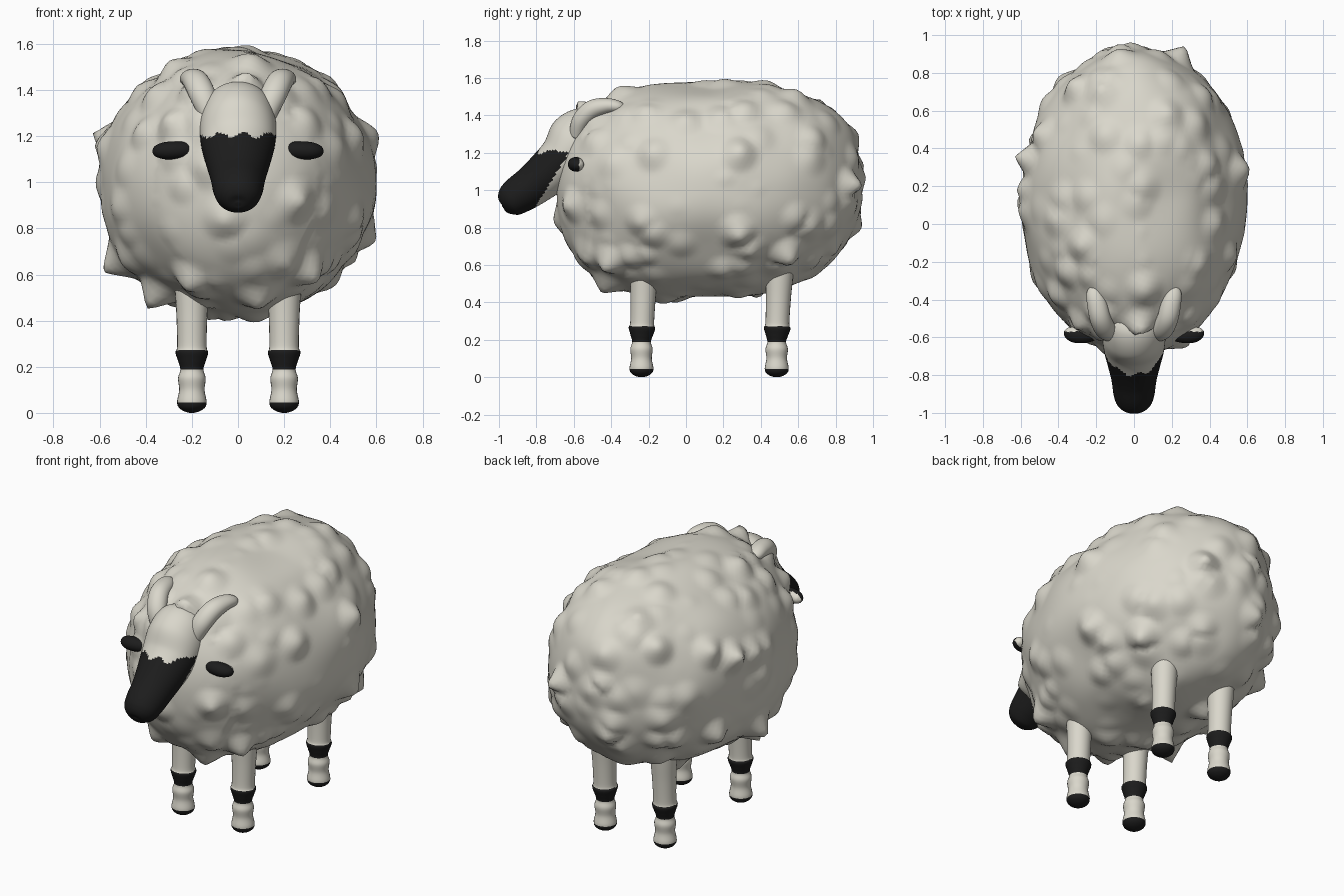
import bpy, bmesh, math
from mathutils import Vector, noise

if "Cube" in bpy.data.objects:
    bpy.data.objects.remove(bpy.data.objects["Cube"])


def material(name, rgb):
    m = bpy.data.materials.new(name)
    m.diffuse_color = (*rgb, 1)
    m.use_nodes = True
    m.node_tree.nodes["Principled BSDF"].inputs["Base Color"].default_value = m.diffuse_color
    return m


CREAM = material("cream wool", (0.70, 0.68, 0.60))
BLACK = material("black", (0.012, 0.012, 0.012))


def finish(bm, name, is_black=None):
    """Make a smooth object; faces whose centre passes the rule are black."""
    bmesh.ops.recalc_face_normals(bm, faces=bm.faces)
    for f in bm.faces:
        f.smooth = True
        if is_black and is_black(f.calc_center_median()):
            f.material_index = 1
    me = bpy.data.meshes.new(name)
    bm.to_mesh(me)
    bm.free()
    me.materials.append(CREAM)
    if is_black:
        me.materials.append(BLACK)
    ob = bpy.data.objects.new(name, me)
    bpy.context.collection.objects.link(ob)
    return ob


def smooth_path(pts, steps):
    """Catmull-Rom through points of (x, y, z, radius a, radius b)."""
    out = []
    for i in range(len(pts) - 1):
        p0, p1 = pts[max(i - 1, 0)], pts[i]
        p2, p3 = pts[i + 1], pts[min(i + 2, len(pts) - 1)]
        for s in range(steps):
            t = s / steps
            out.append([0.5 * (2 * b + (c - a) * t + (2 * a - 5 * b + 4 * c - d) * t * t
                               + (3 * b - a - 3 * c + d) * t ** 3)
                        for a, b, c, d in zip(p0, p1, p2, p3)])
    return out + [list(pts[-1])]


def loft(name, pts, side, is_black=None, steps=6, sides=36):
    path = smooth_path(pts, steps)
    bm = bmesh.new()
    rings = []
    for i, p in enumerate(path):
        c = Vector(p[:3])
        t = (Vector(path[min(i + 1, len(path) - 1)][:3])
             - Vector(path[max(i - 1, 0)][:3])).normalized()
        a = Vector(side)
        a = (a - t * a.dot(t)).normalized()
        b = t.cross(a)
        rings.append([bm.verts.new(c + a * p[3] * math.cos(k * math.tau / sides)
                                   + b * p[4] * math.sin(k * math.tau / sides))
                      for k in range(sides)])
    for r, q in zip(rings, rings[1:]):
        for k in range(sides):
            n = (k + 1) % sides
            bm.faces.new((r[k], r[n], q[n], q[k]))
    bm.faces.new(rings[0])
    bm.faces.new(rings[-1])
    return finish(bm, name, is_black)


# Woolly body: superellipsoid with irregular pointed tufts
bm = bmesh.new()
bmesh.ops.create_icosphere(bm, subdivisions=6, radius=1)
for v in bm.verts:
    d = v.co.normalized()
    e = 2.45
    yz = (abs(d.y) ** e + abs(d.z) ** e) ** (2 / e)
    d = d / math.sqrt(d.x ** 2 + yz)
    p = Vector((d.x * 0.605 * (1 - 0.1 * max(d.z, 0) ** 2), d.y * 0.825, d.z * 0.59))
    n = Vector((p.x / 0.366, p.y / 0.68, p.z / 0.348)).normalized()
    dist, feature = noise.voronoi(p * 5.2)
    peak = max(0, 1 - dist[0] / 0.6)
    amp = 0.03 + 0.07 * abs(noise.noise(feature[0] * 3.7)) / 0.5
    h = amp * peak ** 1.4 - 0.012 + 0.03 * noise.noise(p * 3 + Vector((4, 1, 7)))
    if d.y < -0.8:
        h *= 0.6
    v.co = p + n * h + Vector((0, 0.125 + 0.02 * d.y * d.z, 1.0 + 0.025 * d.y))
finish(bm, "woolly_body")

# Head: cream forehead and jaw, black muzzle
head = [(0, -0.45, 1.37, 0.05, 0.05), (0, -0.50, 1.33, 0.14, 0.14),
        (0, -0.58, 1.25, 0.165, 0.17), (0, -0.66, 1.165, 0.16, 0.135),
        (0, -0.74, 1.09, 0.14, 0.122), (0, -0.82, 1.025, 0.12, 0.110),
        (0, -0.90, 0.97, 0.108, 0.100), (0, -0.945, 0.932, 0.09, 0.083),
        (0, -0.970, 0.910, 0.052, 0.048), (0, -0.977, 0.905, 0.01, 0.01)]
loft("head", head, (1, 0, 0),
     lambda c: -0.16 * (c.y + 0.70) + 0.10 * (c.z - 1.08) > 0
     and c.z < 1.205 + 0.012 * math.sin(c.x * 60), steps=10, sides=64)

for s, tag in ((-1, "right"), (1, "left")):
    # Horns sweeping backwards over the forehead
    horn = [(0.12, -0.585, 1.29, 0.045, 0.04), (0.15, -0.56, 1.37, 0.056, 0.05),
            (0.178, -0.50, 1.43, 0.056, 0.052), (0.197, -0.42, 1.45, 0.052, 0.042),
            (0.212, -0.355, 1.444, 0.040, 0.030), (0.220, -0.322, 1.437, 0.006, 0.006)]
    loft(tag + "_horn", [(s * x, *r) for x, *r in horn], (1, 0, 0))

    # Ears half sunk in the wool, cream at the back of the tip
    ear = [(0.17, -0.57, 1.14, 0.02, 0.025), (0.24, -0.59, 1.14, 0.036, 0.036),
           (0.31, -0.587, 1.137, 0.042, 0.038), (0.355, -0.575, 1.135, 0.028, 0.025),
           (0.37, -0.57, 1.135, 0.005, 0.005)]
    loft(tag + "_ear", [(s * x, *r) for x, *r in ear], (0, 1, 0),
         lambda c: c.y < -0.57)

    # Legs with black knees and hooves
    profile = [(0.70, 0.082), (0.55, 0.075), (0.42, 0.067), (0.29, 0.064),
               (0.262, 0.071), (0.225, 0.060), (0.188, 0.050), (0.15, 0.060),
               (0.10, 0.055), (0.05, 0.064), (0.025, 0.058), (0.008, 0.036), (0.0, 0.010)]
    for y, end in ((-0.238, "front"), (0.485, "back")):
        loft(f"{end}_{tag}_leg",
             [(s * 0.2, y + 0.04 * max(z - 0.2, 0), z, r, r) for z, r in profile],
             (1, 0, 0),
             lambda c: c.z < 0.043 or 0.188 < c.z < 0.272, sides=24)
